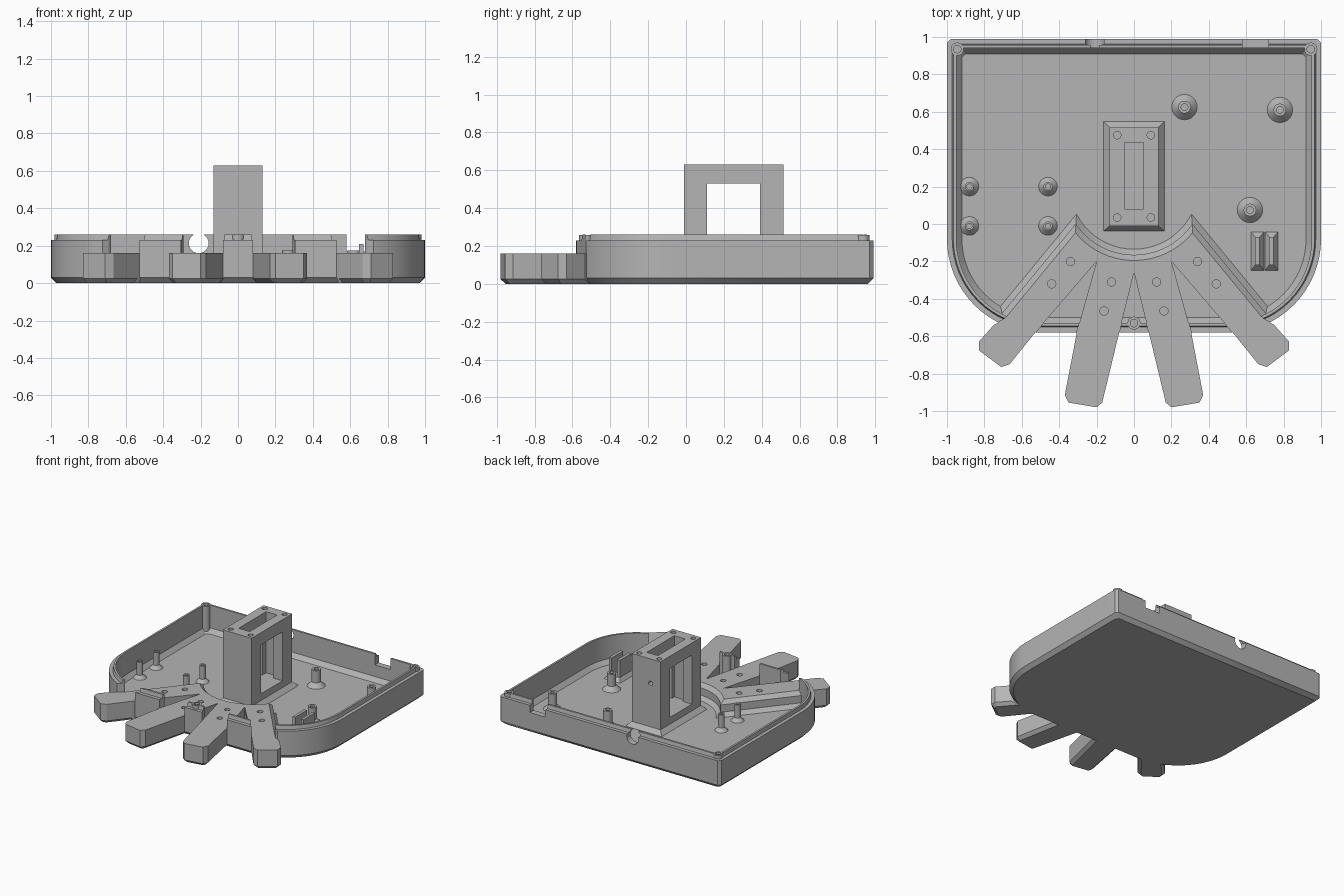
import bpy, bmesh, math
from mathutils import Vector

cube = bpy.data.objects.get("Cube")
if cube:
    bpy.data.objects.remove(cube, do_unlink=True)

GREY = (0.46, 0.46, 0.46, 1)
grey = bpy.data.materials.new("plain grey")
grey.use_nodes = True
grey.diffuse_color = GREY
grey.node_tree.nodes["Principled BSDF"].inputs["Base Color"].default_value = GREY

FLOOR, FAN_TOP, RIM = 0.04, 0.16, 0.26


def loft(name, rings, closed=True):
    """Skin a stack of equal-length point rings; closed stacks get end caps."""
    bm = bmesh.new()
    rows = [[bm.verts.new(p) for p in ring] for ring in rings]
    n = len(rows[0])
    for a, b in zip(rows, rows[1:]):
        for i in range(n if closed else n - 1):
            j = (i + 1) % n
            bm.faces.new((a[i], a[j], b[j], b[i]))
    if closed:
        bm.faces.new(rows[0])
        bm.faces.new(rows[-1])
    bmesh.ops.recalc_face_normals(bm, faces=bm.faces)
    mesh = bpy.data.meshes.new(name)
    bm.to_mesh(mesh)
    bm.free()
    mesh.materials.append(grey)
    obj = bpy.data.objects.new(name, mesh)
    bpy.context.collection.objects.link(obj)
    return obj


def at(points, z):
    return [(x, y, z) for x, y in points]


def rect(x0, x1, y0, y1):
    return [(x0, y0), (x1, y0), (x1, y1), (x0, y1)]


def circle(x, y, r, n=20):
    return [(x + r * math.cos(i * math.tau / n), y + r * math.sin(i * math.tau / n)) for i in range(n)]


def prism(name, points, z0, z1):
    return loft(name, [at(points, z0), at(points, z1)])


def cut(obj, *cutters):
    """Subtract each cutter from obj for good."""
    bpy.context.view_layer.objects.active = obj
    for c in cutters:
        c.hide_render = True
        mod = obj.modifiers.new("cut", 'BOOLEAN')
        mod.operation, mod.solver, mod.object = 'DIFFERENCE', 'EXACT', c
        bpy.ops.object.modifier_apply(modifier=mod.name)
    for c in cutters:
        bpy.data.objects.remove(c, do_unlink=True)


def smooth(obj):
    bpy.ops.object.select_all(action='DESELECT')
    obj.select_set(True)
    bpy.context.view_layer.objects.active = obj
    bpy.ops.object.shade_smooth_by_angle(angle=math.radians(30))


def mirrored(points):
    return [(-x, y) for x, y in reversed(points)]


# Outlines
def tray_outline(d):
    right = [(0.98 - d, 0.99 - d), (1 - d, 0.97 - d)]
    for i in range(17):
        a = -i * math.pi / 32
        right.append((0.5 + (0.5 - d) * math.cos(a), -0.08 + (0.5 - d) * math.sin(a)))
    return right + mirrored(right)


def fan_back(d):
    """Back edge of the fan, grown outwards by d: slope, arc, slope."""
    r, c = 0.405 - d, Vector((0, 0.21))
    u = Vector((-0.636, -0.772))
    p = Vector((-0.31, 0.05)) + (0.06 - d) * Vector((0.772, -0.636))
    m = p - c
    b = m.dot(u)
    tip = p + u * (math.sqrt(max(0, b * b - m.length_squared + r * r)) - b)
    a0 = math.atan2(tip.y - c.y, tip.x - c.x)
    a1 = -math.pi - a0
    pts = [tuple(p + u * 0.67)]
    for i in range(21):
        a = a0 + (a1 - a0) * i / 20
        pts.append((r * math.cos(a), c.y + r * math.sin(a)))
    x, y = pts[0]
    return pts + [(-x, y)]


fingers = [(0.75, -0.54), (0.83, -0.63), (0.83, -0.675), (0.71, -0.765), (0.665, -0.75),
           (0.54, -0.595), (0.2, -0.2), (0.305, -0.575), (0.37, -0.915), (0.35, -0.955),
           (0.2, -0.98), (0.17, -0.955), (0.078, -0.575)]
fan_outline = fan_back(0) + fingers + [(0, -0.26)] + mirrored(fingers)

# Tray: chamfered base, stepped rim, sloped inner foot
profile = [(0.03, 0), (0, 0.03), (0, 0.23), (0.028, 0.23), (0.034, RIM),
           (0.05, RIM), (0.05, 0.075), (0.08, FLOOR)]
tray = loft("tray", [at(tray_outline(d), z) for d, z in profile])
port = [[(x, y, z + 0.0) for x, z in circle(-0.21, 0.213, 0.053, 24)] for y in (0.85, 1.1)]
screws = [(-0.945, 0.935), (0.945, 0.935), (0, -0.53)]
cut(tray,
    prism("fan_opening", fan_outline, 0.1, 0.5),
    prism("cable_notch", rect(0.58, 0.72, 0.85, 1.1), 0.17, 0.5),
    loft("round_port", port),
    *[prism("screw_hole", circle(x, y, 0.02), 0.12, 0.5) for x, y in screws])
smooth(tray)

# Lid screw columns
for x, y in screws:
    column = [(0.035, 0.03), (0.035, RIM - 0.001), (0.02, RIM - 0.001), (0.02, 0.12)]
    smooth(loft("lid_screw_column", [at(circle(x, y, r), z) for r, z in column]))

# Fan of four fingers, with chamfered undersides outside the tray
fan = prism("finger_fan", fan_outline, 0, FAN_TOP)
bm = bmesh.new()
bm.from_mesh(fan.data)
low = [e for e in bm.edges if all(v.co.z < 0.001 and v.co.y < -0.52 for v in e.verts)]
bmesh.ops.bevel(bm, geom=low, offset=0.025, segments=1, affect='EDGES')
bm.to_mesh(fan.data)
bm.free()
finger_screws = [(0.34, -0.2), (0.44, -0.32), (0.12, -0.31), (0.16, -0.465)]
cut(fan, *[prism("finger_hole", circle(s * x, y, 0.022), 0.07, 0.3)
           for x, y in finger_screws for s in (-1, 1)])

# Stepped skirt behind the fan
skirt = [(0, FAN_TOP), (0.03, 0.13), (0.03, 0.07), (0.06, FLOOR)]
skirt_obj = loft("fan_skirt", [at(fan_back(d), z) for d, z in skirt], closed=False)
if sum(f.normal.z for f in skirt_obj.data.polygons) < 0:
    skirt_obj.data.flip_normals()

# Central tower with side window, top slot and screw holes
body = rect(-0.13, 0.13, -0.01, 0.515)
tower = loft("tower", [at(rect(-0.165, 0.165, -0.04, 0.55), FLOOR - 0.002),
                       at(body, 0.075), at(body, 0.63)])
back_hole = [[(x, y, z) for x, z in circle(-0.04, 0.43, 0.018)] for y in (0.45, 0.6)]
cut(tower,
    prism("window", rect(-0.3, 0.3, 0.11, 0.39), 0.13, 0.53),
    prism("slot", rect(-0.05, 0.05, 0.08, 0.435), 0.13, 0.8),
    loft("back_hole", back_hole),
    *[prism("tower_hole", circle(x, y, 0.02), 0.54, 0.8)
      for x in (-0.09, 0.09) for y in (0.035, 0.475)])


# Board standoffs with flared feet
def standoff(name, x, y, foot, post, hole):
    steps = [(foot, FLOOR - 0.002), (post, FLOOR + foot - post), (post, 0.175),
             (hole, 0.175), (hole, 0.1)]
    smooth(loft(name, [at(circle(x, y, r), z) for r, z in steps]))


for x in (-0.88, -0.46):
    for y in (-0.01, 0.2):
        standoff("small_standoff", x, y, 0.052, 0.024, 0.014)
for x, y in [(0.27, 0.625), (0.78, 0.61), (0.62, 0.075)]:
    standoff("large_standoff", x, y, 0.07, 0.034, 0.018)

# Pair of upright clip plates with flared feet
for x in (0.66, 0.735):
    plate = rect(x - 0.012, x + 0.012, -0.22, -0.07)
    loft("clip_plate", [at(rect(x - 0.036, x + 0.036, -0.25, -0.04), FLOOR - 0.002),
                        at(plate, 0.07), at(plate, 0.21)])
